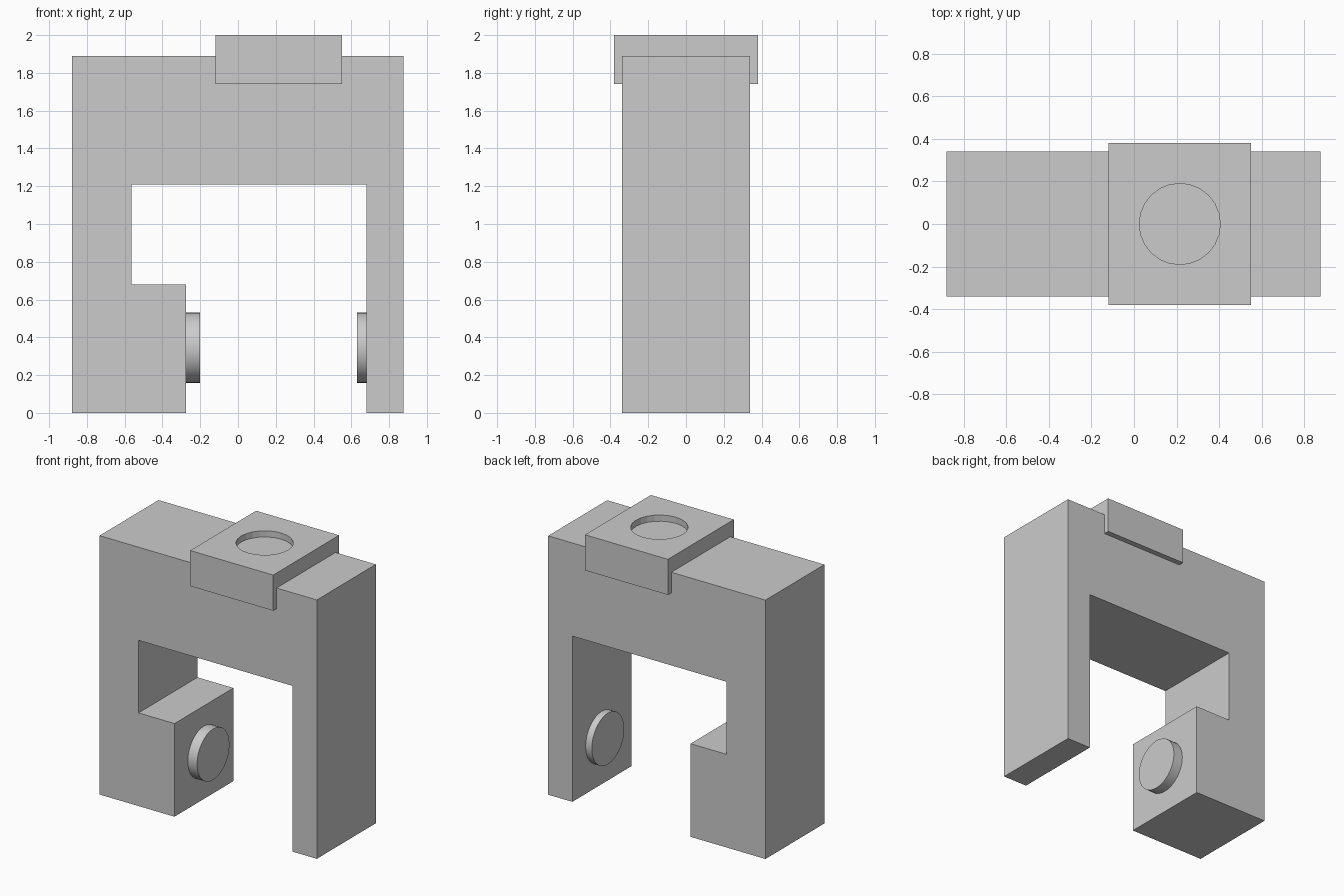
import bpy, bmesh, math
from mathutils import Matrix

default = bpy.data.objects.get("Cube")
if default:
    bpy.data.objects.remove(default, do_unlink=True)

grey = bpy.data.materials.new("light grey")
grey.use_nodes = True
grey.diffuse_color = (0.6, 0.6, 0.6, 1)
grey.node_tree.nodes["Principled BSDF"].inputs["Base Color"].default_value = (0.6, 0.6, 0.6, 1)


def add_object(name, bm):
    bmesh.ops.recalc_face_normals(bm, faces=bm.faces)
    mesh = bpy.data.meshes.new(name)
    bm.to_mesh(mesh)
    bm.free()
    mesh.materials.append(grey)
    obj = bpy.data.objects.new(name, mesh)
    bpy.context.collection.objects.link(obj)
    return obj


def extruded_profile(name, points, half_depth):
    """Outline in x and z, extruded along y."""
    bm = bmesh.new()
    face = bm.faces.new([bm.verts.new((x, -half_depth, z)) for x, z in points])
    new = bmesh.ops.extrude_face_region(bm, geom=[face])["geom"]
    moved = [v for v in new if isinstance(v, bmesh.types.BMVert)]
    bmesh.ops.translate(bm, verts=moved, vec=(0, 2 * half_depth, 0))
    return add_object(name, bm)


def cylinder(name, center, radius, depth, sides, axis="Z"):
    bm = bmesh.new()
    turn = Matrix.Rotation(math.pi / 2, 4, "Y") if axis == "X" else Matrix()
    bmesh.ops.create_cone(bm, cap_ends=True, segments=sides, radius1=radius,
                          radius2=radius, depth=depth,
                          matrix=Matrix.Translation(center) @ turn)
    return add_object(name, bm)


def smooth(obj):
    bpy.ops.object.select_all(action="DESELECT")
    obj.select_set(True)
    bpy.context.view_layer.objects.active = obj
    bpy.ops.object.shade_smooth_by_angle(angle=math.radians(35))


# Arch-shaped frame with a stepped jaw on one leg
extruded_profile("clamp_frame", [
    (-0.88, 0), (-0.275, 0), (-0.275, 0.68), (-0.565, 0.68), (-0.565, 1.21),
    (0.68, 1.21), (0.68, 0), (0.875, 0), (0.875, 1.89), (-0.88, 1.89)], 0.34)

# Round pads facing each other across the gap
for name, start, end in (("jaw_pad", -0.285, -0.2), ("leg_pad", 0.63, 0.69)):
    smooth(cylinder(name, ((start + end) / 2, 0, 0.345), 0.187, end - start, 32, "X"))

# Saddle block over the top, with a shallow round recess
saddle = extruded_profile("top_saddle", [
    (-0.12, 1.74), (0.55, 1.74), (0.55, 2), (-0.12, 2)], 0.38)
cutter = cylinder("recess_cutter", (0.215, 0, 2.0), 0.19, 0.09, 24)
cutter.hide_render = True
cutter.hide_viewport = True
cutter.display_type = "WIRE"
recess = saddle.modifiers.new("recess", "BOOLEAN")
recess.operation = "DIFFERENCE"
recess.solver = "EXACT"
recess.object = cutter
smooth(saddle)
